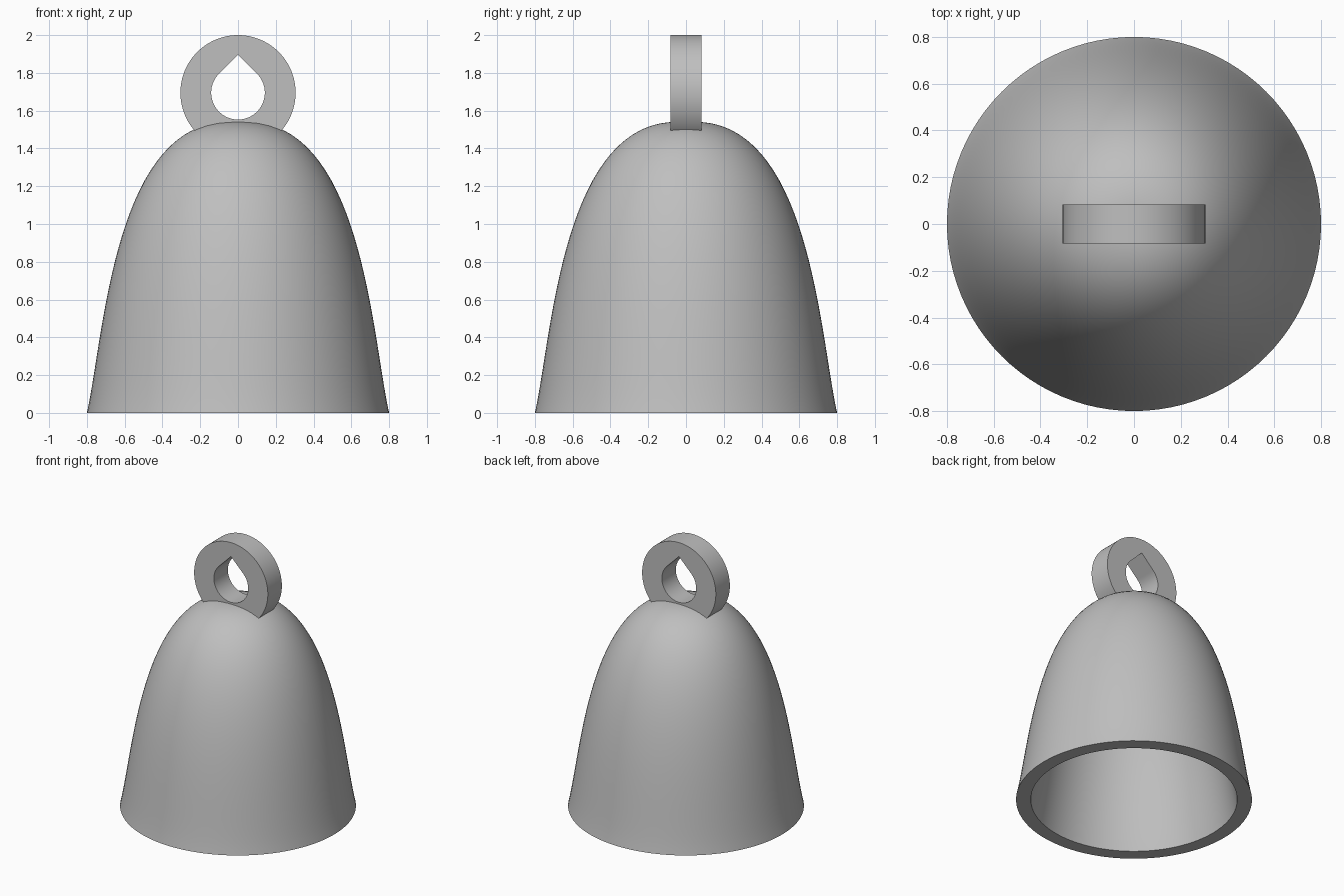
import bpy, bmesh
from math import sin, cos, pi, radians, sqrt
from mathutils import Vector
from mathutils.geometry import interpolate_bezier

cube = bpy.data.objects.get("Cube")
if cube:
    bpy.data.objects.remove(cube, do_unlink=True)

grey = bpy.data.materials.new("plain grey")
grey.use_nodes = True
colour = (0.52, 0.52, 0.52, 1)
grey.diffuse_color = colour
grey.node_tree.nodes["Principled BSDF"].inputs["Base Color"].default_value = colour


def finish(bm, name):
    bmesh.ops.recalc_face_normals(bm, faces=bm.faces)
    mesh = bpy.data.meshes.new(name)
    bm.to_mesh(mesh)
    bm.free()
    mesh.materials.append(grey)
    obj = bpy.data.objects.new(name, mesh)
    bpy.context.collection.objects.link(obj)
    bpy.ops.object.select_all(action='DESELECT')
    obj.select_set(True)
    bpy.context.view_layer.objects.active = obj
    bpy.ops.object.shade_smooth_by_angle(angle=radians(30))
    return obj


def wall(points, steps=32):
    # Bezier wall profile, given as radius and height
    return interpolate_bezier(*[Vector((r, 0, z)) for r, z in points], steps)


# Bell shell: outer wall and inner wall turned about the axis
outer = wall([(0.80, 0), (0.71, 0.4), (0.66, 1.5), (0.08, 1.54)])
inner = wall([(0.70, 0), (0.61, 0.4), (0.56, 1.4), (0.06, 1.44)])
profile = [Vector((0, 0, 1.54))] + outer[::-1] + inner + [Vector((0, 0, 1.44))]
bm = bmesh.new()
verts = [bm.verts.new(p) for p in profile]
edges = [bm.edges.new(pair) for pair in zip(verts, verts[1:])]
bmesh.ops.spin(bm, geom=verts + edges, cent=(0, 0, 0), axis=(0, 0, 1),
               angle=2 * pi, steps=96, use_merge=False)
bmesh.ops.remove_doubles(bm, verts=bm.verts, dist=0.0005)
finish(bm, "bell_shell")

# Hanging loop: round plate with a teardrop hole, trimmed inside the shell
CENTRE, OUTER, HOLE, HALF, TRIM, SIDES = 1.695, 0.305, 0.142, 0.083, 1.46, 96
bm = bmesh.new()
rings = []
for i in range(SIDES):
    a = 2 * pi * i / SIDES
    hole = HOLE
    if sin(a) > abs(cos(a)):
        hole = HOLE * sqrt(2) / (sin(a) + abs(cos(a)))
    section = [(OUTER, -HALF), (OUTER, HALF), (hole, HALF), (hole, -HALF)]
    rings.append([bm.verts.new((r * cos(a), y, max(TRIM, CENTRE + r * sin(a))))
                  for r, y in section])
for i, ring in enumerate(rings):
    following = rings[(i + 1) % SIDES]
    for k in range(4):
        j = (k + 1) % 4
        bm.faces.new((ring[k], ring[j], following[j], following[k]))
finish(bm, "hanging_loop")
